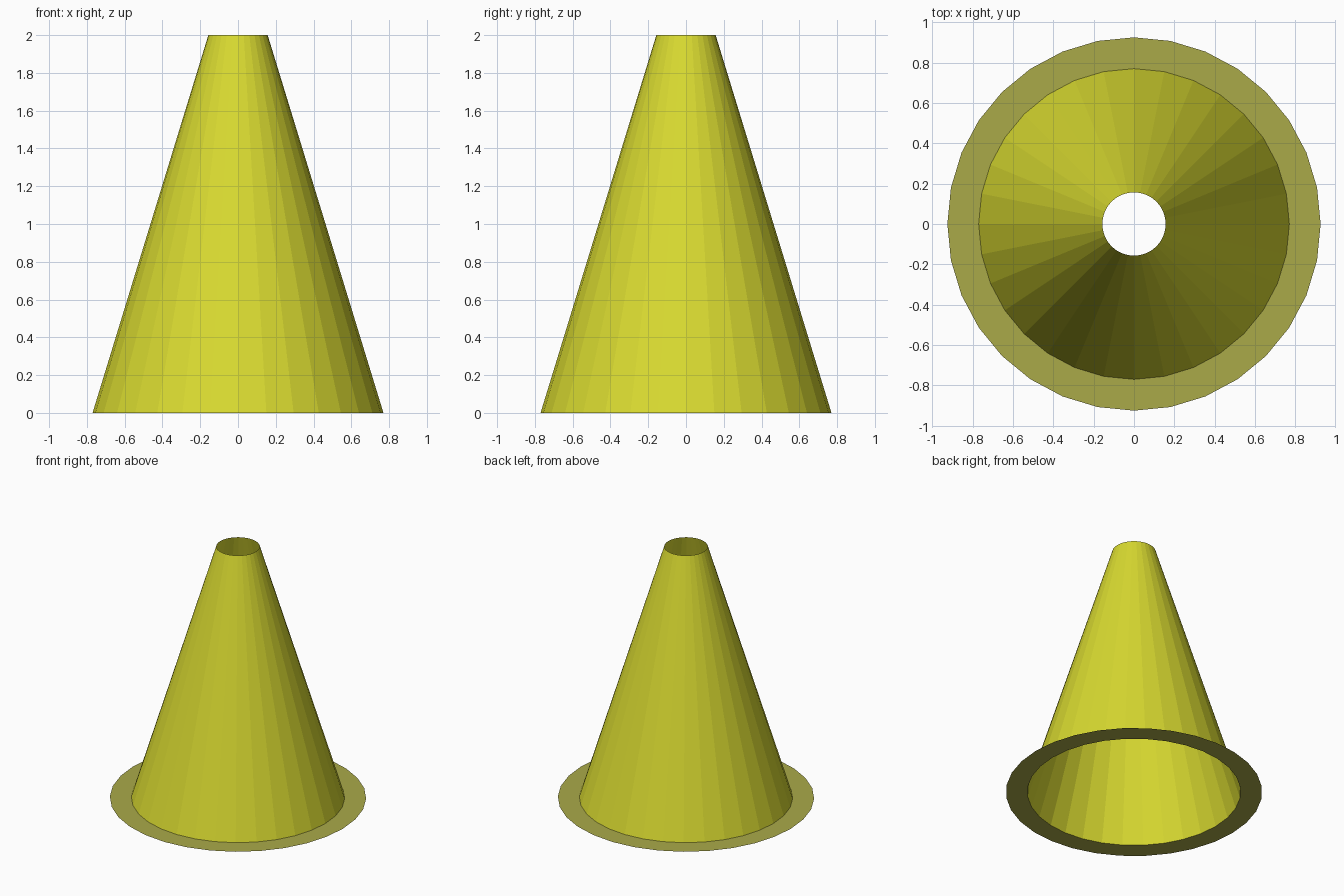
import bpy, bmesh
from math import cos, sin, tau

if "Cube" in bpy.data.objects:
    bpy.data.objects.remove(bpy.data.objects["Cube"])

SIDES = 32


def material(name, color):
    mat = bpy.data.materials.new(name)
    mat.diffuse_color = color
    mat.use_nodes = True
    mat.node_tree.nodes["Principled BSDF"].inputs["Base Color"].default_value = mat.diffuse_color
    return mat


def band(name, lower, upper, mat):
    """Single-walled ring of quads between two (radius, z) circles."""
    bm = bmesh.new()
    rings = [[bm.verts.new((r * cos(tau * i / SIDES), r * sin(tau * i / SIDES), z))
              for i in range(SIDES)] for r, z in (lower, upper)]
    for i in range(SIDES):
        j = (i + 1) % SIDES
        bm.faces.new((rings[0][i], rings[0][j], rings[1][j], rings[1][i]))
    mesh = bpy.data.meshes.new(name)
    bm.to_mesh(mesh)
    bm.free()
    mesh.materials.append(mat)
    obj = bpy.data.objects.new(name, mesh)
    bpy.context.collection.objects.link(obj)
    return obj


# Open tapered body
band("cone_body", (0.77, 0), (0.157, 2), material("yellow", (0.69, 0.70, 0.03, 1)))

# Flat rim around the foot
band("base_rim", (0.925, 0), (0.77, 0), material("dull_yellow", (0.40, 0.40, 0.066, 1)))
